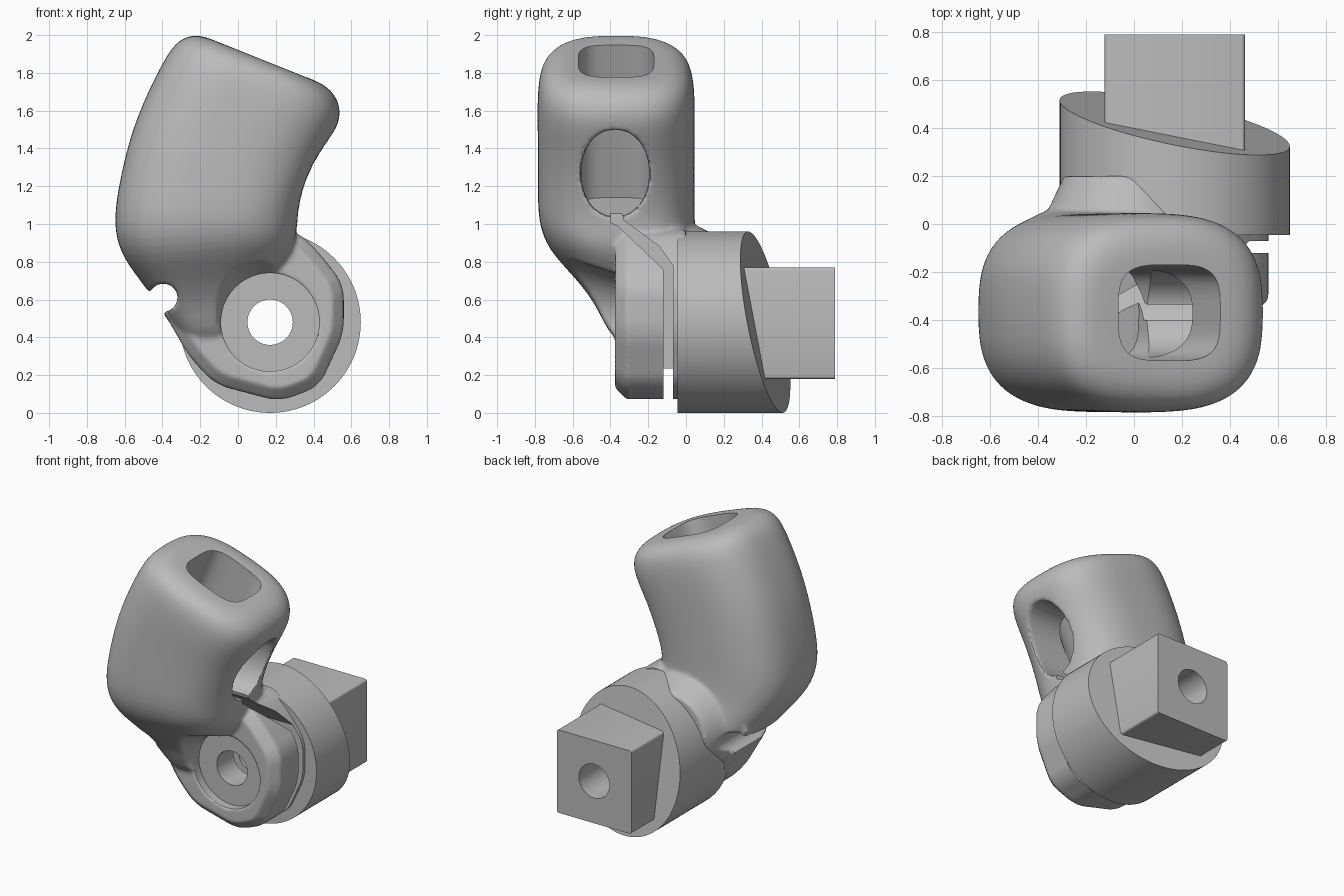
import bpy, bmesh, math
from mathutils import Vector, Matrix

if "Cube" in bpy.data.objects:
    bpy.data.objects.remove(bpy.data.objects["Cube"], do_unlink=True)

grey = bpy.data.materials.new("plain grey")
grey.use_nodes = True
COLOUR = (0.5, 0.5, 0.5, 1)
grey.diffuse_color = COLOUR
grey.node_tree.nodes["Principled BSDF"].inputs["Base Color"].default_value = COLOUR

PX, PZ = 0.17, 0.48          # pivot axis, running along y


def finish(bm, name):
    bmesh.ops.recalc_face_normals(bm, faces=bm.faces)
    mesh = bpy.data.meshes.new(name)
    bm.to_mesh(mesh)
    bm.free()
    mesh.materials.append(grey)
    ob = bpy.data.objects.new(name, mesh)
    bpy.context.collection.objects.link(ob)
    return ob


def modify(ob, kind, **settings):
    """Add a modifier and apply it at once."""
    mod = ob.modifiers.new(kind, kind)
    for key, value in settings.items():
        setattr(mod, key, value)
    bpy.ops.object.select_all(action='DESELECT')
    bpy.context.view_layer.objects.active = ob
    ob.select_set(True)
    bpy.ops.object.modifier_apply(modifier=mod.name)


def combine(ob, tool, operation='DIFFERENCE', keep=False):
    modify(ob, 'BOOLEAN', object=tool, operation=operation, solver='EXACT')
    if not keep:
        bpy.data.objects.remove(tool, do_unlink=True)


def loft(name, sections, power, count=40):
    """Skin superellipse sections given as (x1, z1, x2, z2, y1, y2)."""
    bm = bmesh.new()
    rings = []
    for x1, z1, x2, z2, y1, y2 in sections:
        ring = []
        for i in range(count):
            a = math.tau * i / count
            u, v = (math.copysign(abs(t) ** (2 / power), t) for t in (math.cos(a), math.sin(a)))
            ring.append(bm.verts.new(((x1 + x2) / 2 + u * (x2 - x1) / 2,
                                      (y1 + y2) / 2 + v * (y2 - y1) / 2,
                                      (z1 + z2) / 2 + u * (z2 - z1) / 2)))
        rings.append(ring)
    for a, b in zip(rings, rings[1:]):
        for i in range(count):
            j = (i + 1) % count
            bm.faces.new((a[i], a[j], b[j], b[i]))
    bm.faces.new(rings[0])
    bm.faces.new(rings[-1])
    return finish(bm, name)


def rod(name, x, z, y1, y2, r1, r2=None):
    """Cylinder or cone along y."""
    bm = bmesh.new()
    place = Matrix.Translation((x, (y1 + y2) / 2, z)) @ Matrix.Rotation(-math.pi / 2, 4, 'X')
    bmesh.ops.create_cone(bm, cap_ends=True, segments=96, radius1=r1,
                          radius2=r2 or r1, depth=y2 - y1, matrix=place)
    return finish(bm, name)


def prism(points, to_3d, shift):
    bm = bmesh.new()
    face = bm.faces.new([bm.verts.new(to_3d(*p)) for p in points])
    moved = bmesh.ops.extrude_face_region(bm, geom=[face])["geom"]
    bmesh.ops.translate(bm, vec=shift, verts=[g for g in moved if isinstance(g, bmesh.types.BMVert)])
    bmesh.ops.recalc_face_normals(bm, faces=bm.faces)
    return bm


# Sleeve body, curving down into the neck
body = loft("clamp_body", [
    (-0.10, 1.96, 0.32, 1.79, -0.54, -0.21),
    (-0.21, 2.01, 0.43, 1.755, -0.66, -0.08),
    (-0.32, 1.98, 0.52, 1.69, -0.76, 0.02),
    (-0.40, 1.86, 0.56, 1.56, -0.79, 0.05),
    (-0.55, 1.55, 0.45, 1.38, -0.785, 0.045),
    (-0.625, 1.25, 0.36, 1.18, -0.785, 0.045),
    (-0.665, 1.00, 0.31, 1.02, -0.785, 0.045),
    (-0.62, 0.83, 0.31, 0.90, -0.73, 0.06),
    (-0.50, 0.68, 0.25, 0.78, -0.59, 0.10),
    (-0.39, 0.52, 0.06, 0.60, -0.46, 0.10),
    (-0.26, 0.32, 0.02, 0.34, -0.38, 0.06)], 2.8)
modify(body, 'SUBSURF', levels=2)

# Web that flares from the body to the pivot disc
combine(body, rod("neck_web", -0.03, 0.66, -0.04, 0.20, 0.38, 0.26), 'UNION')

# Clamp ears, one block with chamfered front rim
outline = [(-0.50, 0.72), (-0.26, 0.30), (-0.12, 0.15), (0.22, 0.06), (0.43, 0.14),
           (0.56, 0.42), (0.56, 0.68), (0.42, 0.86), (0.30, 0.97), (-0.20, 0.97)]
bm = prism(outline, lambda x, z: (x, -0.375, z), (0, 0.375, 0))
sides = [e for e in bm.edges if abs(e.verts[0].co.y - e.verts[1].co.y) > 0.1]
bmesh.ops.bevel(bm, geom=sides, offset=0.07, segments=6, profile=0.5, affect='EDGES')
rim = [e for e in bm.edges if all(v.co.y < -0.36 for v in e.verts)]
bmesh.ops.bevel(bm, geom=rim, offset=0.06, segments=1, affect='EDGES')
combine(body, finish(bm, "clamp_ears"), 'UNION')

# Soft-edged openings, then blend everything together
combine(body, loft("side_opening", [(x, 1.04, x, 1.50, -0.555, -0.195) for x in (0.9, -0.1)], 2.1))
combine(body, rod("recess_flare", PX, PZ, -0.90, -0.33, 0.43, 0.245))
combine(body, rod("neck_notch", -0.395, 0.61, -1, 0.5, 0.075))
modify(body, 'REMESH', mode='VOXEL', voxel_size=0.0125)
modify(body, 'SMOOTH', factor=0.5, iterations=7)

# Crisp cuts: top bore, bolt recess, clamp slot
combine(body, loft("top_bore", [(0.02, 2.15, 0.44, 1.97, -0.57, -0.17),
                                (-0.40, 1.14, 0.02, 0.96, -0.57, -0.17)], 3.6, 64))
combine(body, rod("bolt_recess", PX, PZ, -0.75, -0.31, 0.26))
slot = [(-0.12, -0.2), (-0.12, 0.76), (-0.36, 0.99), (-0.40, 1.01), (-0.40, 1.10),
        (-0.35, 1.10), (-0.33, 1.02), (-0.14, 0.88), (-0.07, 0.78), (-0.07, -0.2)]
combine(body, finish(prism(slot, lambda y, z: (-0.2, y, z), (1.2, 0, 0)), "clamp_slot"))

# Round pivot disc with a slanted back
puck = rod("pivot_disc", PX, PZ, -0.045, 0.8, 0.48)
bm = bmesh.new()
bm.from_mesh(puck.data)
bmesh.ops.bisect_plane(bm, geom=bm.verts[:] + bm.edges[:] + bm.faces[:],
                       plane_co=Vector((PX, 0.42, PZ)), plane_no=Vector((0.2, 1, 0.19)),
                       clear_outer=True)
bmesh.ops.holes_fill(bm, edges=[e for e in bm.edges if e.is_boundary])
bm.to_mesh(puck.data)
bm.free()

# Square peg
bm = bmesh.new()
bmesh.ops.create_cube(bm, size=1, matrix=Matrix.Translation((PX, 0.495, 0.475))
                      @ Matrix.Diagonal((0.585, 0.59, 0.59, 1)))
bmesh.ops.bevel(bm, geom=[e for e in bm.edges if abs(e.verts[0].co.y - e.verts[1].co.y) > 0.1],
                offset=0.015, segments=3, profile=0.5, affect='EDGES')
peg = finish(bm, "square_peg")

# Bolt hole through all parts
drill = rod("bolt_hole", PX, PZ, -1, 1, 0.12)
for part in (body, puck, peg):
    combine(part, drill, keep=True)
    bpy.ops.object.shade_smooth_by_angle(angle=math.radians(32))
bpy.data.objects.remove(drill, do_unlink=True)
